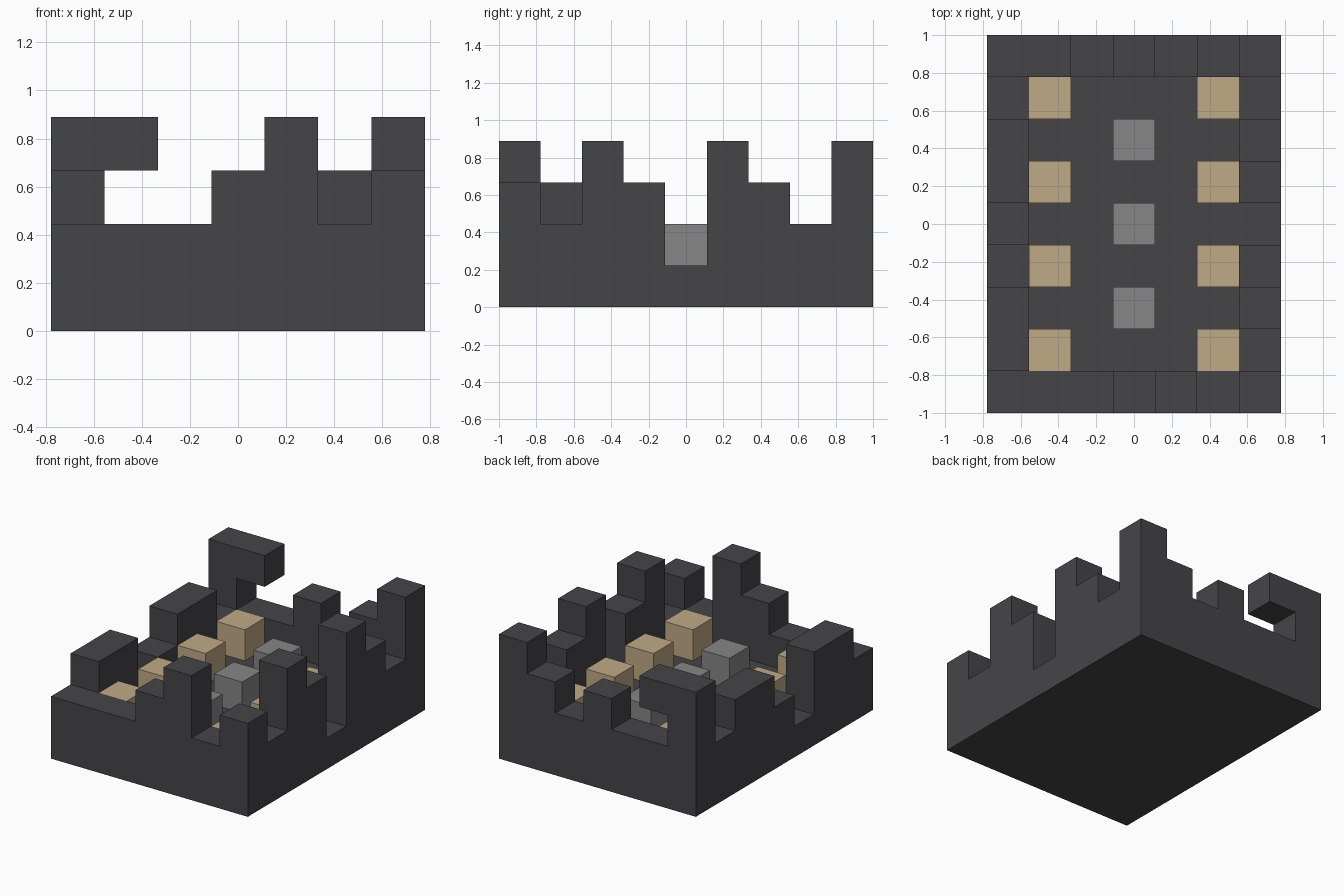
import bpy
import bmesh
from mathutils import Vector

cube = bpy.data.objects.get("Cube")
if cube:
    bpy.data.objects.remove(cube, do_unlink=True)

NX, NY = 7, 9          # footprint in blocks
U = 2 / NY             # block size


def material(name, rgb):
    mat = bpy.data.materials.new(name)
    mat.use_nodes = True
    mat.diffuse_color = (*rgb, 1)
    mat.node_tree.nodes["Principled BSDF"].inputs["Base Color"].default_value = (*rgb, 1)
    return mat


stone = material("dark_stone", (0.06, 0.06, 0.066))
sand = material("sand", (0.53, 0.40, 0.24))
grey = material("mid_grey", (0.24, 0.24, 0.24))


def column(x, y, height):
    """Blocks stacked on the floor layer up to the given height."""
    return {(x, y, z) for z in range(1, height)}


def stacks(spots, heights):
    return set().union(*(column(x, y, h) for (x, y), h in zip(spots, heights)))


# Every part is a set of blocks; wall heights run along +x or +y
parts = []
parts.append(("floor", {(x, y, 0) for x in range(NX) for y in range(NY)}, stone))
parts.append(("front_wall",
              stacks([(x, 0) for x in range(NX)], [2, 2, 2, 3, 4, 2, 3]), stone))
overhang = {(1, NY - 1, 3)}
parts.append(("back_wall",
              stacks([(x, NY - 1) for x in range(NX)], [4, 2, 2, 3, 2, 3, 4]) | overhang, stone))
parts.append(("right_wall",
              stacks([(0, y) for y in range(1, NY - 1)], [3, 3, 1, 2, 3, 3, 2]), stone))
parts.append(("left_wall",
              stacks([(NX - 1, y) for y in range(1, NY - 1)], [2, 4, 3, 1, 4, 3, 2]), stone))

# Two rows of sand blocks and a middle row of grey blocks
for side, x in (("right", 1), ("left", 5)):
    for n, y in enumerate(range(1, NY, 2), 1):
        parts.append((f"sand_block_{side}_{n}", column(x, y, 2), sand))
for n, y in enumerate(range(2, NY - 1, 2), 1):
    parts.append((f"grey_block_{n}", column(3, y, 2), grey))

occupied = set().union(*(cells for _, cells, _ in parts))


def build(name, cells, mat):
    """Skin the exposed sides of the blocks and merge flat areas."""
    bm = bmesh.new()
    for cell in sorted(cells):
        centre = Vector(cell) + Vector((0.5, 0.5, 0.5))
        for axis in range(3):
            for sign in (-1, 1):
                normal = Vector((0, 0, 0))
                normal[axis] = sign
                if tuple(int(c + n) for c, n in zip(cell, normal)) in occupied:
                    continue
                a = Vector((0, 0, 0))
                a[(axis + 1) % 3] = 0.5
                b = normal.cross(a)
                mid = centre + normal / 2
                corners = (mid - a - b, mid + a - b, mid + a + b, mid - a + b)
                bm.faces.new([bm.verts.new(((p.x - NX / 2) * U, (p.y - NY / 2) * U, p.z * U))
                              for p in corners])
    bmesh.ops.remove_doubles(bm, verts=bm.verts, dist=U / 100)
    bmesh.ops.dissolve_limit(bm, angle_limit=0.01, verts=bm.verts, edges=bm.edges)
    mesh = bpy.data.meshes.new(name)
    bm.to_mesh(mesh)
    bm.free()
    mesh.materials.append(mat)
    bpy.context.collection.objects.link(bpy.data.objects.new(name, mesh))


for part in parts:
    build(*part)
